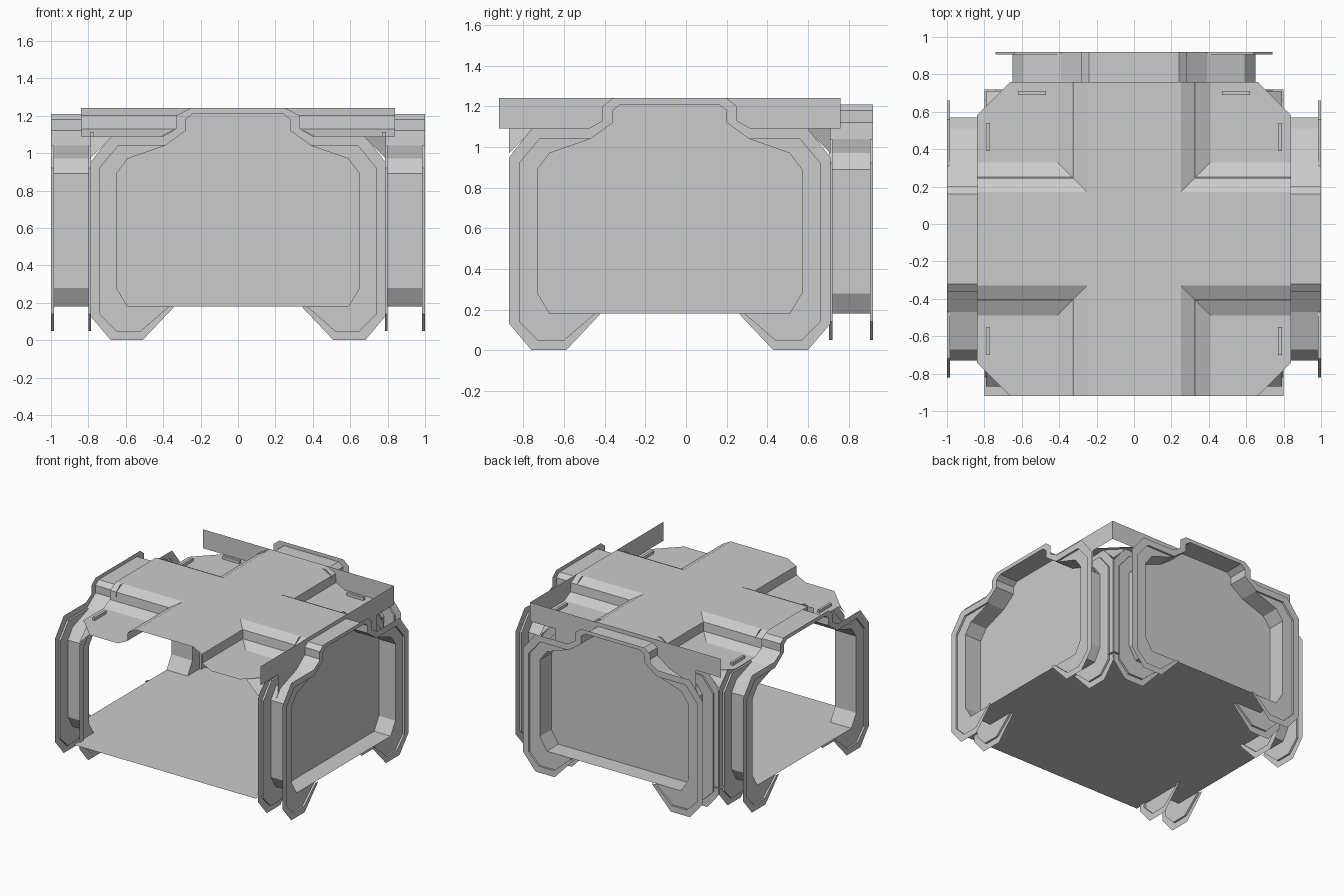
import bpy
import bmesh
from math import pi
from mathutils import Matrix, Vector

cube = bpy.data.objects.get("Cube")
if cube:
    bpy.data.objects.remove(cube)

HUB = Matrix.Translation((0, -0.08, 0))
EDGE, CUT = 0.84, 0.66
FLOOR, LOW = 0.18, 1.09

grey = bpy.data.materials.new("plain grey")
grey.use_nodes = True
colour = (0.6, 0.6, 0.6, 1)
grey.diffuse_color = colour
grey.node_tree.nodes["Principled BSDF"].inputs["Base Color"].default_value = colour

# Half profiles (sideways, height), from the top middle down to the foot
OUTER = [(0.28, 1.24), (0.33, 1.20), (0.33, 1.13), (0.40, 1.09), (0.68, 1.09),
         (0.79, 0.95), (0.79, 0.13), (0.68, 0), (0.51, 0), (0.34, FLOOR)]
GROOVE = [(0.24, 1.21), (0.28, 1.18), (0.28, 1.12), (0.39, 1.04), (0.64, 1.04),
          (0.74, 0.92), (0.74, 0.14), (0.65, 0.05), (0.52, 0.05), (0.37, FLOOR)]
TUNNEL = [(0.24, 1.21), (0.28, 1.18), (0.28, 1.12), (0.39, 1.04), (0.59, 0.97),
          (0.65, 0.89), (0.65, 0.28), (0.59, FLOOR), (0.5, FLOOR), (0.37, FLOOR)]


def finish(name, bm, matrix=HUB):
    bmesh.ops.remove_doubles(bm, verts=bm.verts, dist=0.0005)
    bmesh.ops.dissolve_degenerate(bm, edges=bm.edges, dist=0.0005)
    bmesh.ops.recalc_face_normals(bm, faces=bm.faces)
    bm.transform(matrix)
    mesh = bpy.data.meshes.new(name)
    bm.to_mesh(mesh)
    bm.free()
    mesh.materials.append(grey)
    obj = bpy.data.objects.new(name, mesh)
    bpy.context.collection.objects.link(obj)
    return obj


def face(bm, points):
    return bm.faces.new([bm.verts.new(p) for p in points])


def full(profile):
    """Mirror a half profile into a loop that starts and ends at the feet."""
    return [(-v, z) for v, z in reversed(profile)] + list(profile)


def band(bm, first, d1, second, d2, closed=False):
    """Join two profiles standing at two distances from the hub."""
    a = [Vector((d1, v, z)) for v, z in full(first)]
    b = [Vector((d2, v, z)) for v, z in full(second)]
    for i in range(0 if closed else 1, len(a)):
        quad = []
        for p in (a[i - 1], a[i], b[i], b[i - 1]):
            if all((p - q).length > 0.001 for q in quad):
                quad.append(p)
        if len(quad) > 2:
            face(bm, quad)


def connector(side, matrix):
    # Short tunnel with a grooved flange at each end
    bm = bmesh.new()
    band(bm, TUNNEL, 0.80, TUNNEL, 0.985, closed=True)
    band(bm, TUNNEL, 0.985, GROOVE, 0.985)
    band(bm, GROOVE, 0.985, GROOVE, 1.0)
    band(bm, GROOVE, 1.0, OUTER, 1.0)
    band(bm, TUNNEL, 0.80, GROOVE, 0.80)
    band(bm, GROOVE, 0.80, GROOVE, 0.785)
    band(bm, GROOVE, 0.785, OUTER, 0.785)
    finish(side + "_connector", bm, matrix)

    # Small ribs on the low roof beside the connector
    bm = bmesh.new()
    for s in (-1, 1):
        place = Matrix.Translation((0.78, s * 0.545, LOW + 0.01))
        bmesh.ops.create_cube(bm, size=1, matrix=place @ Matrix.Diagonal((0.02, 0.15, 0.025, 1)))
    finish(side + "_roof_ribs", bm, matrix)


def end_wall(side, matrix):
    # Blanking plate across the connector, squared off at roof height
    half = [(EDGE, 1.24), (EDGE, LOW), (0.62, LOW), (0.62, 0.94)] + TUNNEL[5:8]
    bm = bmesh.new()
    face(bm, [(EDGE, v, z) for v, z in full(half)])
    finish(side + "_end_wall", bm, matrix)


for side, turn, walled in (("left", 0, True), ("back", 1, True), ("right", 2, False)):
    matrix = HUB @ Matrix.Rotation(turn * pi / 2, 4, "Z")
    connector(side, matrix)
    if walled:
        end_wall(side, matrix)

# Cross-shaped raised roof, one quarter at a time
RIDGE = [(0, 1.24), (0.25, 1.24), (0.325, 1.20), (0.33, 1.13), (0.41, LOW)]
roof = bmesh.new()
skirt = bmesh.new()
for sx in (-1, 1):
    for sy in (-1, 1):
        def at(x, y, z):
            return (sx * x, sy * y, z)
        for (o1, z1), (o2, z2) in zip(RIDGE, RIDGE[1:]):
            face(roof, [at(o1, o1, z1), at(EDGE, o1, z1), at(EDGE, o2, z2), at(o2, o2, z2)])
            face(roof, [at(o1, o1, z1), at(o1, EDGE, z1), at(o2, EDGE, z2), at(o2, o2, z2)])
        low = RIDGE[-1][0]
        face(roof, [at(x, y, LOW) for x, y in
                    ((low, low), (EDGE, low), (EDGE, CUT), (CUT, EDGE), (low, EDGE))])
        # Sloping corner piece under the cut roof corner
        face(skirt, [at(0.67, 0.79, LOW), at(0.79, 0.67, LOW), at(0.79, 0.79, 0.97)])
finish("roof", roof)
finish("roof_corners", skirt)

# Floor
floor = bmesh.new()
face(floor, [(-0.8, -EDGE, FLOOR), (0.8, -EDGE, FLOOR), (0.8, 0.8, FLOOR), (-0.8, 0.8, FLOOR)])
finish("floor", floor)
